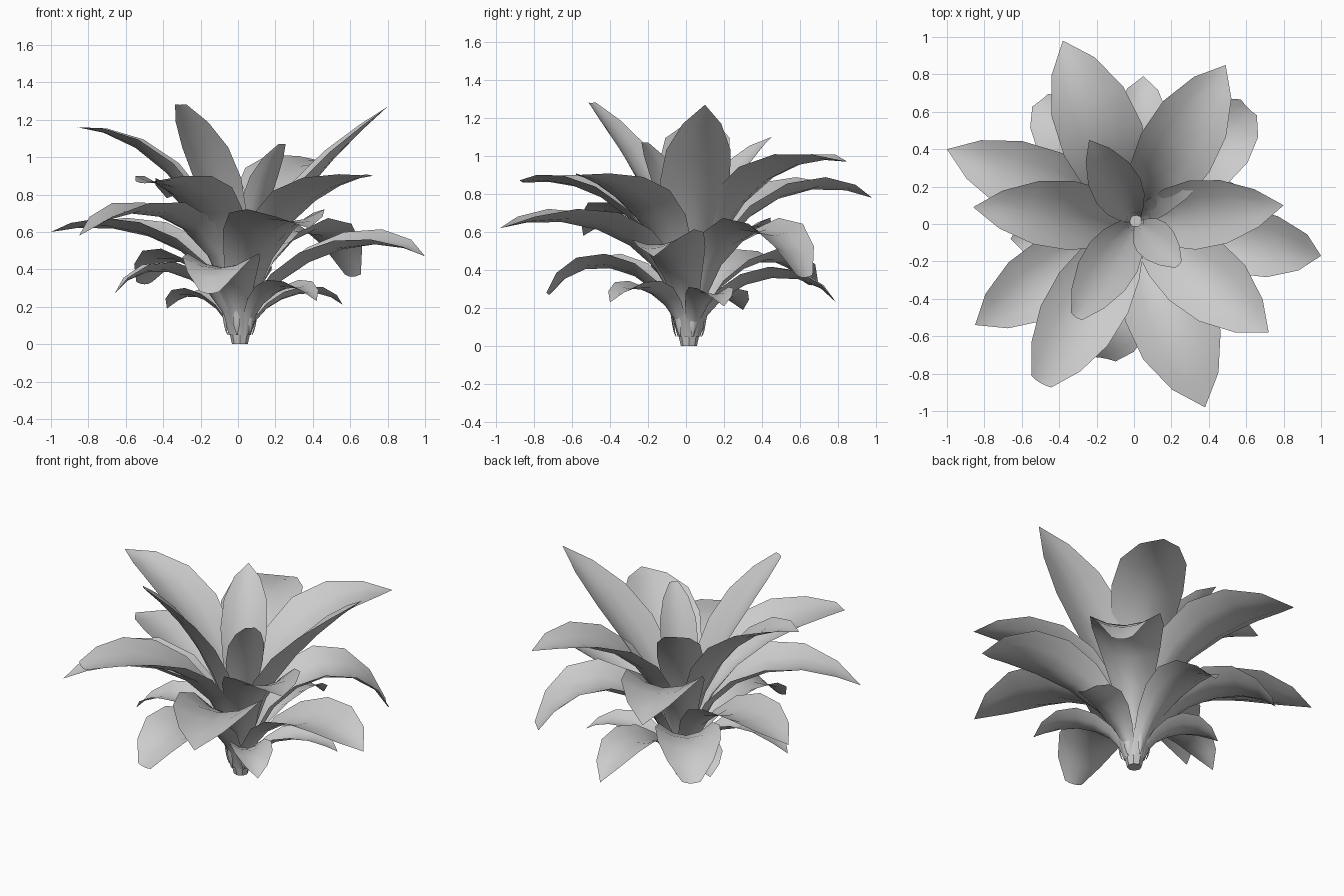
import bpy
import bmesh
import math
from mathutils import Vector

default_cube = bpy.data.objects.get("Cube")
if default_cube:
    bpy.data.objects.remove(default_cube, do_unlink=True)

# One plain material for the whole plant
grey = bpy.data.materials.new("light_grey")
grey.use_nodes = True
colour = (0.6, 0.6, 0.6, 1)
grey.diffuse_color = colour
grey.node_tree.nodes["Principled BSDF"].inputs["Base Color"].default_value = colour

# Centre of the stem, and the half-width along a leaf as a share of its widest
HUB = Vector((0.01, 0.015, 0))
STATIONS = [0, 0.15, 0.3, 0.45, 0.6, 0.75, 0.89, 1]
SHARES = [0.24, 0.36, 0.58, 0.84, 1, 0.92, 0.55, 0]
ACROSS = [-1, -0.5, 0, 0.5, 1]


def add_object(name, bm, smooth):
    mesh = bpy.data.meshes.new(name)
    bm.to_mesh(mesh)
    bm.free()
    mesh.materials.append(grey)
    for polygon in mesh.polygons:
        polygon.use_smooth = smooth
    obj = bpy.data.objects.new(name, mesh)
    bpy.context.collection.objects.link(obj)
    return obj


def arch(points, t):
    """Position and direction on a cubic curve in the (radius, height) plane."""
    a, b, c, d = points
    u = 1 - t
    position = a * u**3 + b * (3 * u * u * t) + c * (3 * u * t * t) + d * t**3
    direction = (b - a) * (u * u) + (c - b) * (2 * u * t) + (d - c) * (t * t)
    return position, direction.normalized()


def add_leaf(name, tip, crest, width, blunt, rise, reach, root, roll=0):
    """Cupped blade that leaves the stem upright and bends over to its tip."""
    x, y, z = tip
    outward = Vector((x, y, 0)) - HUB
    radius = outward.length
    outward.normalize()
    sideways = Vector((-outward.y, outward.x, 0))
    up = Vector((0, 0, 1))
    curve = [Vector((root, 0.05)), Vector((root + 0.02, crest * rise)),
             Vector((radius * reach, crest)), Vector((radius, z))]
    bm = bmesh.new()
    rows = []
    for t, share in zip(STATIONS, SHARES):
        pos, along = arch(curve, t)
        centre = HUB + outward * pos.x + up * pos.y
        forward = outward * along.x + up * along.y
        normal = up * along.x - outward * along.y
        half = width / 2 * (share + blunt * t**4)
        cup = 0.72 - 0.54 * t
        swept = 0.5 * blunt * t**4
        rows.append([bm.verts.new(centre + (sideways + normal * (roll * t)) * (s * half)
                                  + (normal * cup - forward * swept) * (half * s * s))
                     for s in ACROSS])
    for low, high in zip(rows, rows[1:]):
        for i in range(len(ACROSS) - 1):
            bm.faces.new((low[i + 1], low[i], high[i], high[i + 1]))
    bmesh.ops.remove_doubles(bm, verts=bm.verts, dist=0.0005)
    bmesh.ops.recalc_face_normals(bm, faces=bm.faces)
    add_object(name, bm, True)


def add_tier(name, leaves, **shape):
    for number, (x, y, z, crest, width, blunt) in enumerate(leaves, 1):
        add_leaf(f"{name}_leaf_{number}", (x, y, z), crest, width, blunt, **shape)


# Each leaf: tip x, y, z, then crest height, width and bluntness of the tip
inner = [
    (0.8, 0.1, 1.27, 0.92, 0.37, 0),
    (-0.86, 0.09, 1.16, 1.12, 0.37, 0),
    (-0.31, -0.5, 1.28, 0.98, 0.29, 0.25),
    (-0.24, 0.45, 1.1, 0.95, 0.27, 0),
    (0.24, -0.22, 1.07, 0.87, 0.21, 0.25),
]
middle = [
    (-0.38, 0.98, 0.78, 0.95, 0.45, 0),
    (0.49, 0.85, 0.97, 1.04, 0.42, 0),
    (0.72, -0.58, 0.9, 0.87, 0.42, 0),
    (0.38, -0.98, 0.62, 0.75, 0.48, 0),
    (-0.5, -0.85, 0.86, 0.91, 0.41, 0.3),
    (-0.85, -0.54, 0.58, 0.87, 0.4, 0),
    (-1.0, 0.4, 0.6, 0.7, 0.4, 0),
]
lower = [
    (0.61, 0.62, 0.36, 0.84, 0.4, 0.3),
    (-0.5, 0.66, 0.32, 0.6, 0.36, 0.3),
    (0.05, 0.79, 0.23, 0.5, 0.3, 0),
    (-0.66, -0.08, 0.27, 0.53, 0.28, 0),
    (-0.15, -0.72, 0.27, 0.57, 0.38, 0.28),
    (0.56, 0.2, 0.21, 0.36, 0.22, 0),
    (-0.38, 0.3, 0.19, 0.34, 0.25, 0),
    (0.42, -0.4, 0.23, 0.4, 0.24, 0),
]
lower_shape = dict(rise=0.62, reach=0.72, root=0.06)
add_tier("inner", inner, rise=0.55, reach=0.5, root=0.03)
add_tier("middle", middle, rise=0.7, reach=0.57, root=0.045)
add_tier("lower", lower, **lower_shape)

# One long low leaf that rolls towards the front
add_leaf("rolled_leaf", (1.0, -0.17, 0.47), 0.66, 0.36, 0, roll=0.22, **lower_shape)

# Short dry sheaths standing around the stem
for i in range(6):
    angle = math.tau * i / 6 + 0.3
    tip = HUB + Vector((0.1 * math.cos(angle), 0.1 * math.sin(angle), 0.18))
    add_leaf(f"sheath_{i + 1}", tip, 0.13, 0.04, 0, rise=0.6, reach=0.9, root=0.07)

# Stub of the stem under the leaves
bm = bmesh.new()
bmesh.ops.create_cone(bm, cap_ends=True, segments=8, radius1=0.042, radius2=0.06, depth=0.08)
bmesh.ops.translate(bm, verts=bm.verts, vec=HUB + Vector((0, 0, 0.04)))
add_object("stem", bm, False)
